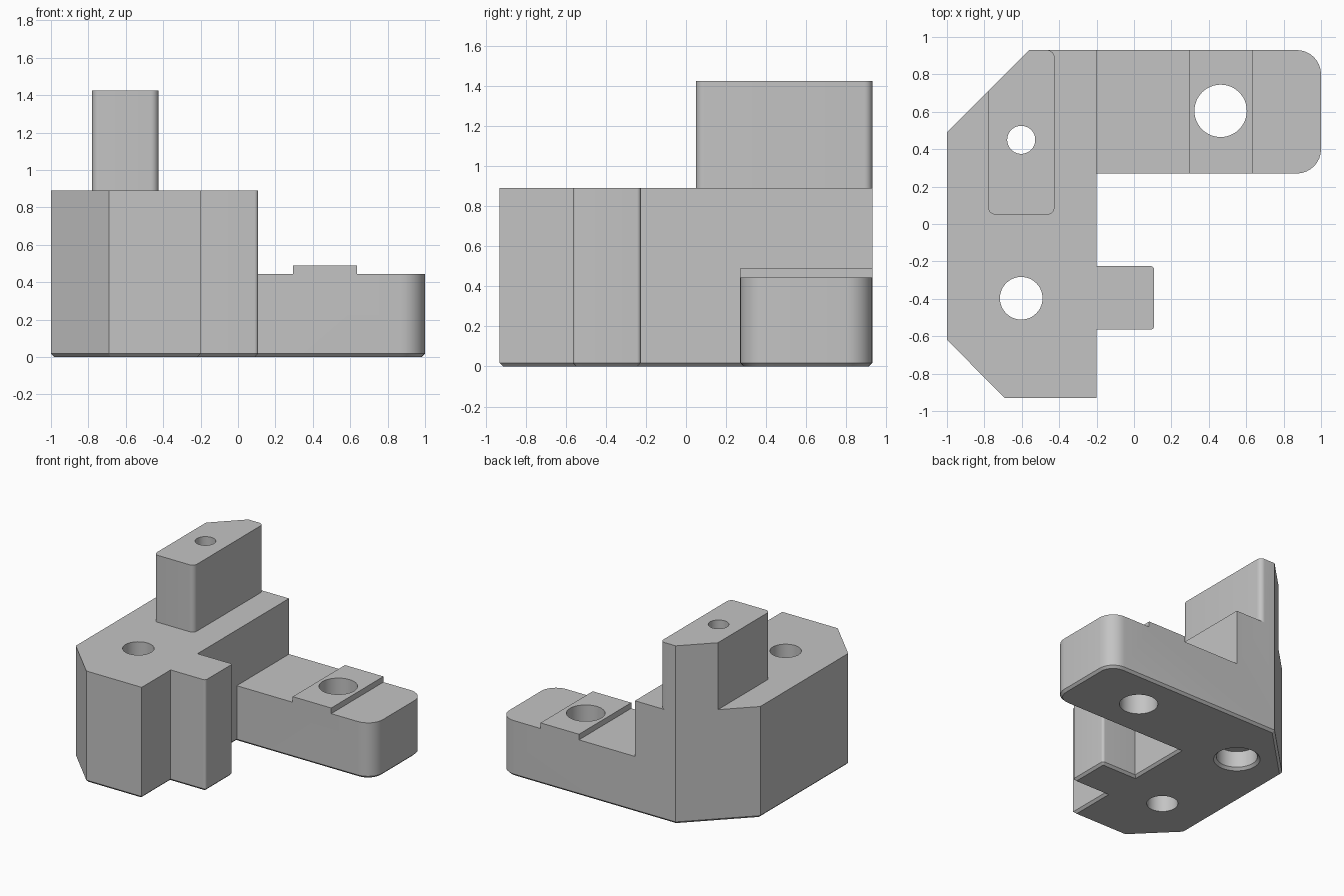
import bpy, bmesh, math
from mathutils import Vector

cube = bpy.data.objects.get("Cube")
if cube:
    bpy.data.objects.remove(cube, do_unlink=True)

grey = bpy.data.materials.new("plain_grey")
grey.use_nodes = True
grey.diffuse_color = (0.55, 0.55, 0.55, 1)
grey.node_tree.nodes["Principled BSDF"].inputs["Base Color"].default_value = grey.diffuse_color

BODY_TOP, ARM_TOP, PAD_TOP, TOWER_TOP = 0.89, 0.445, 0.49, 1.425
CHAMFER = 0.018


def rounded(corners, steps=8):
    """Counter-clockwise outline from (x, y, radius) right-angle corners."""
    out = []
    for i, (x, y, r) in enumerate(corners):
        p = Vector((x, y))
        if r == 0:
            out.append(p)
            continue
        a = (Vector(corners[i - 1][:2]) - p).normalized()
        b = (Vector(corners[(i + 1) % len(corners)][:2]) - p).normalized()
        centre = p + (a + b) * r
        for k in range(steps + 1):
            t = k / steps * math.pi / 2
            out.append(centre - b * r * math.cos(t) - a * r * math.sin(t))
    return out


def inset(outline, d):
    """Move every side of a counter-clockwise outline inward by d."""
    out = []
    for i, p in enumerate(outline):
        e1 = (p - outline[i - 1]).normalized()
        e2 = (outline[(i + 1) % len(outline)] - p).normalized()
        n1, n2 = Vector((-e1.y, e1.x)), Vector((-e2.y, e2.x))
        out.append(p + (n1 + n2) * d / (1 + n1.dot(n2)))
    return out


def loft(name, layers):
    """Closed solid through (outline, z) layers."""
    bm = bmesh.new()
    rings = [[bm.verts.new((p.x, p.y, z)) for p in pts] for pts, z in layers]
    n = len(rings[0])
    bm.faces.new(rings[0][::-1])
    bm.faces.new(rings[-1])
    for lo, hi in zip(rings, rings[1:]):
        for i in range(n):
            j = (i + 1) % n
            bm.faces.new((lo[i], lo[j], hi[j], hi[i]))
    mesh = bpy.data.meshes.new(name)
    bm.to_mesh(mesh)
    bm.free()
    mesh.materials.append(grey)
    obj = bpy.data.objects.new(name, mesh)
    bpy.context.collection.objects.link(obj)
    return obj


def box(name, x0, x1, y0, y1, z0, z1):
    pts = [Vector(p) for p in ((x0, y0), (x1, y0), (x1, y1), (x0, y1))]
    return loft(name, [(pts, z0), (pts, z1)])


def circle(x, y, r, n=48):
    return [Vector((x + r * math.cos(k * math.tau / n), y + r * math.sin(k * math.tau / n)))
            for k in range(n)]


def combine(target, tool, operation):
    tool.hide_render = True
    mod = target.modifiers.new(operation.lower(), "BOOLEAN")
    mod.operation, mod.solver, mod.object = operation, "EXACT", tool
    bpy.context.view_layer.objects.active = target
    bpy.ops.object.modifier_apply(modifier=mod.name)
    bpy.data.objects.remove(tool, do_unlink=True)


# Main block, rib and arm share one outline with a chamfered foot
outline = rounded([
    (-1, -0.62, 0), (-0.69, -0.93, 0), (-0.2, -0.93, 0), (-0.2, -0.565, 0),
    (0.108, -0.565, 0.02), (0.108, -0.225, 0.02), (-0.2, -0.225, 0), (-0.2, 0.27, 0),
    (1, 0.27, 0.13), (1, 0.93, 0.13), (-0.56, 0.93, 0), (-1, 0.49, 0)])
bracket = loft("bracket_block", [(inset(outline, CHAMFER), 0), (outline, CHAMFER), (outline, BODY_TOP)])

# Lower the arm, leaving a raised pad around its hole
for x0, x1, z in ((-0.2, 1.2, PAD_TOP), (-0.2, 0.295, ARM_TOP), (0.635, 1.2, ARM_TOP)):
    combine(bracket, box("arm_cutter", x0, x1, 0.1, 1.2, z, 1.2), "DIFFERENCE")

# Tower, flush with the back and the slanted corner
tower_outline = rounded([(-0.78, 0.05, 0.04), (-0.425, 0.05, 0.04), (-0.425, 0.93, 0.04),
                         (-0.56, 0.93, 0), (-0.78, 0.71, 0)])
combine(bracket, loft("tower", [(tower_outline, BODY_TOP), (tower_outline, TOWER_TOP)]), "UNION")

# Through holes
for x, y, r in ((-0.603, 0.45, 0.075), (-0.603, -0.397, 0.114), (0.463, 0.605, 0.14)):
    ring = circle(x, y, r)
    combine(bracket, loft("hole_cutter", [(ring, -0.2), (ring, 1.6)]), "DIFFERENCE")

# Chamfered counterbore beneath the tower hole
wide, narrow = circle(-0.603, 0.45, 0.17), circle(-0.603, 0.45, 0.15)
combine(bracket, loft("counterbore_cutter",
                      [(wide, -0.1), (wide, 0), (narrow, 0.02), (narrow, 0.15)]), "DIFFERENCE")

# Smooth the round walls only
bpy.ops.object.select_all(action="DESELECT")
bracket.select_set(True)
bpy.context.view_layer.objects.active = bracket
bpy.ops.object.shade_smooth_by_angle(angle=math.radians(30))
